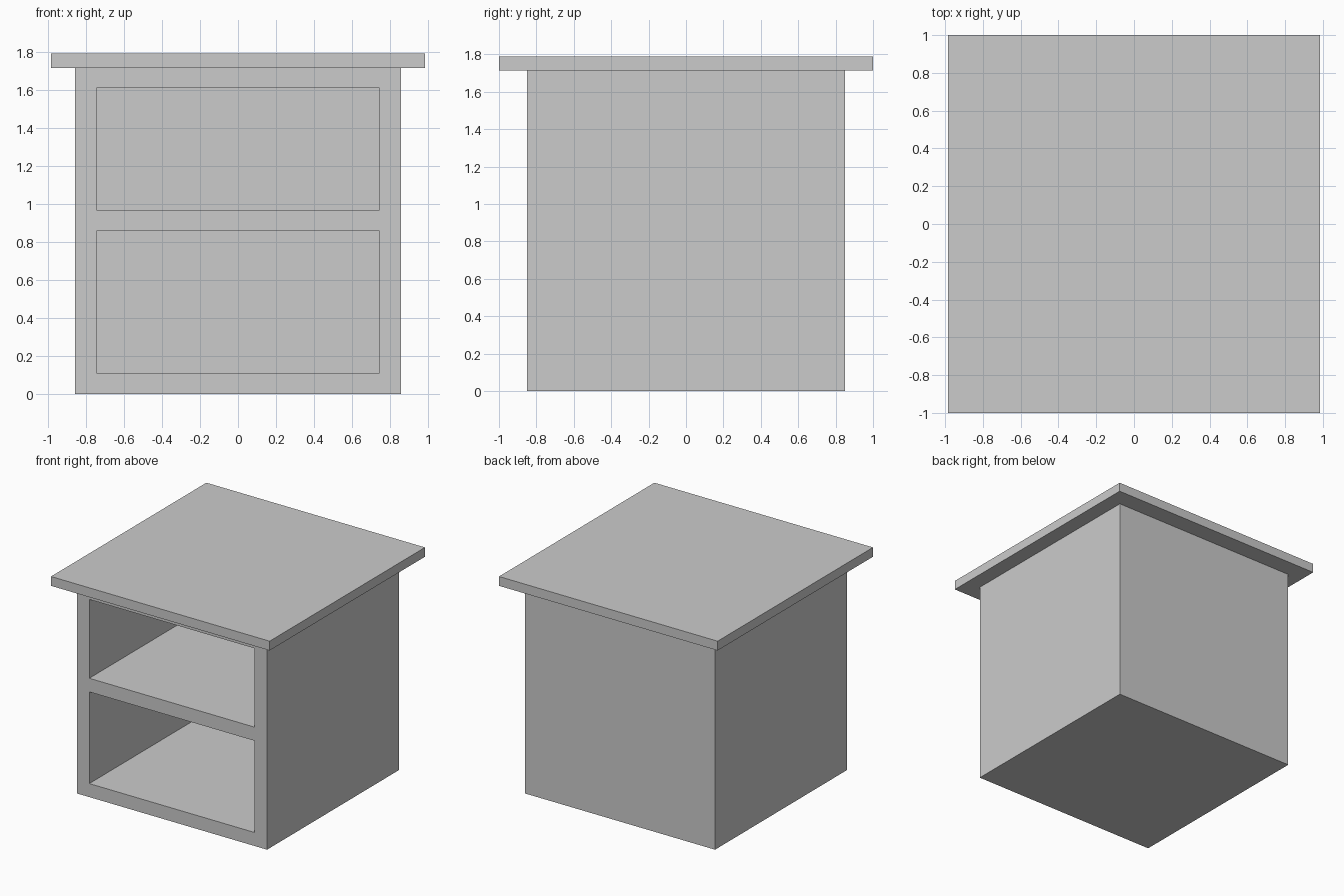
import bpy

if "Cube" in bpy.data.objects:
    bpy.data.objects.remove(bpy.data.objects["Cube"])


def box(name, x, y, z):
    """Box spanning the (min, max) range given for each axis."""
    spans = (x, y, z)
    bpy.ops.mesh.primitive_cube_add(size=1)
    obj = bpy.context.object
    obj.name = name
    for v in obj.data.vertices:
        v.co = [(a + b) / 2 + c * (b - a) for (a, b), c in zip(spans, v.co)]
    return obj


# Cabinet body, closed at the back
body = box("cabinet_body", (-0.857, 0.857), (-0.85, 0.85), (0, 1.714))

# Two open compartments cut in from the front, leaving a shelf between them
openings = {"lower": (0.11, 0.857), "upper": (0.968, 1.61)}
for level, z in openings.items():
    cutter = box(f"{level}_compartment_cutter", (-0.745, 0.745), (-1.0, 0.74), z)
    cutter.hide_render = True
    cutter.hide_viewport = True
    cut = body.modifiers.new(f"{level}_compartment", 'BOOLEAN')
    cut.operation = 'DIFFERENCE'
    cut.solver = 'EXACT'
    cut.object = cutter

# Overhanging table top
box("table_top", (-0.985, 0.985), (-1, 1), (1.714, 1.79))
